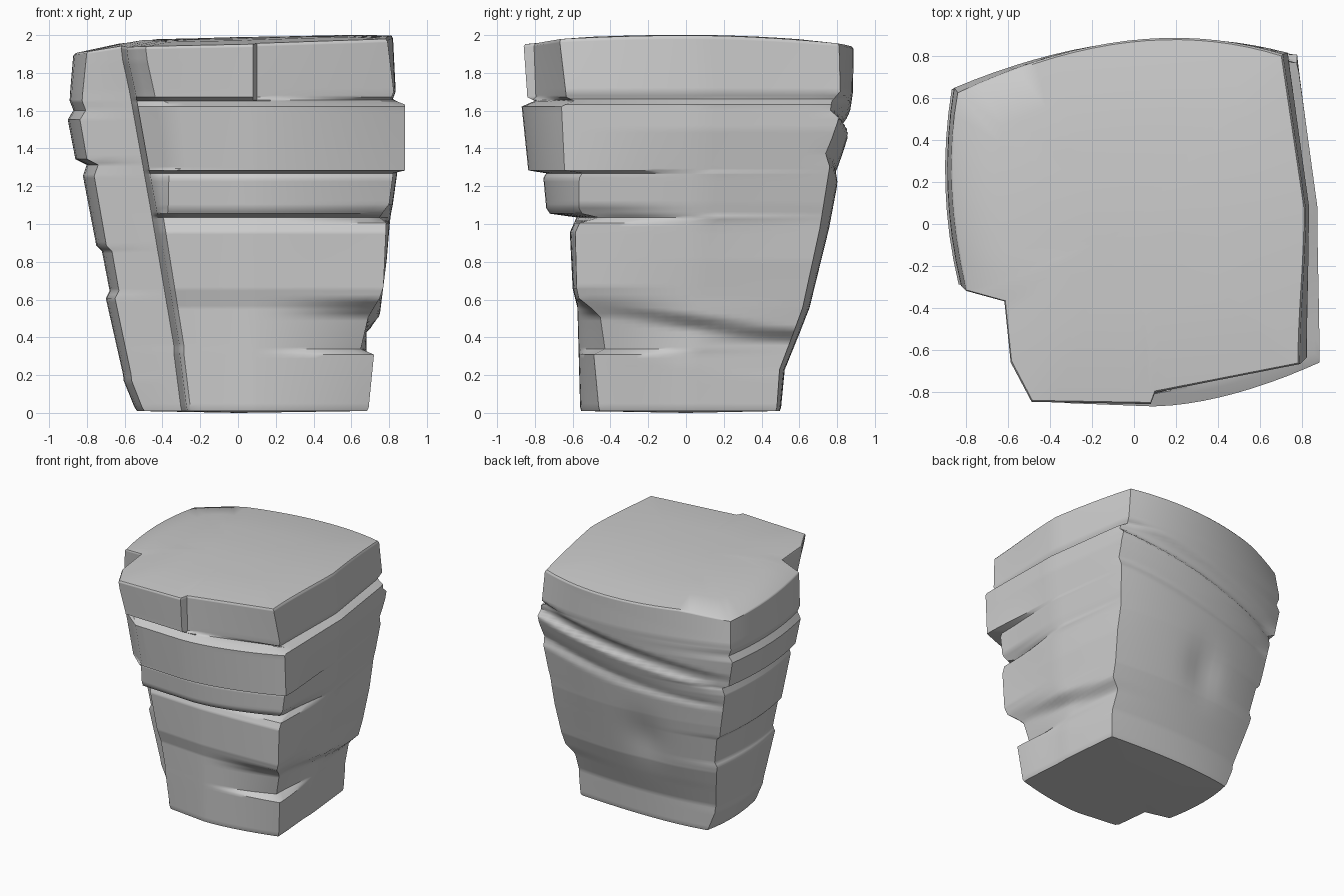
import bpy, bmesh, math

if "Cube" in bpy.data.objects:
    bpy.data.objects.remove(bpy.data.objects["Cube"])


def prof(text):
    """Piecewise-linear profile from 'z:value' pairs."""
    pts = [tuple(map(float, p.split(":"))) for p in text.split()]

    def f(z):
        if z <= pts[0][0]:
            return pts[0][1]
        for (a, va), (b, vb) in zip(pts, pts[1:]):
            if z <= b:
                return va + (vb - va) * (z - a) / (b - a)
        return pts[-1][1]
    f.keys = [p[0] for p in pts]
    return f


# Vertical profiles of the layered sides
front = prof("0:-.56 .55:-.575 .65:-.6 .95:-.615 1.03:-.58 1.05:-.72 1.08:-.74 "
             "1.24:-.755 1.265:-.74 1.28:-.835 1.62:-.87 1.65:-.80 1.67:-.84 2:-.86")
corner = prof("0:.1 .3:.08 .33:.14 .5:.12 .6:.02 1:.03 1.05:.17 1.24:.19 1.6:.21 2:.19")
chip = prof("0:0 1.655:0 1.67:.045 2:.055")
right = prof("0:.69 .3:.72 .33:.65 .5:.69 .6:.75 .66:.77 1:.785 1.03:.75 1.06:.77 1.1:.8 "
             "1.25:.82 1.265:.82 1.28:.885 1.63:.885 1.66:.81 1.7:.825 2:.79")
right_soft = prof("0:.66 .3:.68 .5:.68 .57:.75 1.05:.81 1.1:.82 1.5:.875 1.63:.875 1.66:.82 1.7:.835 2:.82")
back = prof("0:.5 .22:.52 .42:.6 .55:.65 .97:.75 1.3:.81 1.37:.79 1.45:.825 "
            "1.56:.865 1.6:.82 1.65:.83 1.7:.875 2:.875")
back_plain = prof("0:.5 .22:.52 .42:.6 .55:.65 .97:.75 1.3:.81 1.7:.87 2:.875")
left = prof("0:-.53 .16:-.595 .2:-.6 .6:-.69 .64:-.67 .85:-.71 .88:-.74 1.25:-.81 1.31:-.79 "
            "1.34:-.85 1.55:-.89 1.6:-.86 1.65:-.88 2:-.86")
seam = prof("0:-.27 .31:-.31 .35:-.31 1.06:-.43 1.9:-.58 2:-.59")
cham = prof("0:.02 1.03:.03 1.06:.06 1.26:.1 1.29:.17 1.62:.2 1.67:.1 2:.1")


def mix(a, b, t):
    return a + (b - a) * t


def line(a, b, n):
    return [(mix(a[0], b[0], i / n), mix(a[1], b[1], i / n)) for i in range(n)]


def arc(a, m, b, n):
    """Parabola through a, m, b."""
    out = []
    for i in range(n):
        t = i / n
        wa, wm, wb = (1 - t) * (1 - 2 * t), 4 * t * (1 - t), t * (2 * t - 1)
        out.append(tuple(wa * a[k] + wm * m[k] + wb * b[k] for k in (0, 1)))
    return out


def section(z):
    """Closed outline of the rock at height z."""
    t = z / 2
    f, s, bk, l = front(z), seam(z), back_plain(z), left(z)
    drop = .13 * min(1, max(0, (1 - z) / .2))      # slanting ledge low on the right
    tilt = .28 * min(1, max(0, (z - .9) / .3))     # slanting ledges high on the back
    p0 = (s, f + mix(.06, .2, t))
    p1 = (s + cham(z), f + .04 - .03 * t)
    p2 = (.08, f)
    p3 = (.1, f + chip(z))
    fr = (right(z), f + corner(z))
    br = (right_soft(z + drop) - mix(.05, .11, t), bk - mix(.02, .065, t))
    bl = (l + .02, bk - mix(.05, .25, t))
    lf = (l + mix(.03, .06, t), mix(-.18, -.32, t))
    notch = (s - .03, lf[1] - .05)
    pts = line(p0, p1, 2) + line(p1, p2, 6) + line(p2, p3, 1)
    # Front bends back toward the right corner
    power = 1.7 if z < 1.655 else 1
    pts += [(mix(.1, fr[0], i / 10), mix(p3[1], fr[1], (i / 10) ** power)) for i in range(10)]
    # Right side: crisp ledges at the front fade into softer ones behind
    n = 18
    for i in range(n):
        u = i / n
        y = mix(fr[1], br[1], u)
        bow = mix(right_soft(z + drop * u), br[0], max(0, u - .5) * 2)
        k = min(1, u / .5)
        pts.append((mix(right(z), bow, k * k * (3 - 2 * k)), y))
    # Back with tilted ledges that fade leftward, and a shallow scoop
    for i, (x, y) in enumerate(arc(br, (-.03, bk), bl, 18)):
        u = i / 18
        zz = z + tilt * u
        y += (back(zz) - back_plain(zz)) * (1 - .5 * u)
        pts.append((x, y - .03 * math.exp(-((x + .1) / .14) ** 2 - ((z - .75) / .2) ** 2)))
    pts += arc(bl, (l - .01, mix(.15, .18, t)), lf, 8)
    pts += line(lf, notch, 3) + line(notch, p0, 4)
    return pts


def top_z(x, y):
    return 1.98 + .022 * x - .06 * max(0, y) ** 2 - .04 * max(0, -y) ** 2 - .15 * max(0, -x - .5)


# Levels: every profile break plus an even spread
levels = {0.0, 2.0, 1.985}
for p in (front, corner, chip, right, right_soft, back, left, seam, cham):
    levels.update(p.keys)
levels.update(round(i * .02, 3) for i in range(101))
levels = sorted(levels)

bm = bmesh.new()
rings = []
for z in levels:
    k = .99 if z in (0, 2) else 1
    w = min(1, max(0, (z - 1.7) / .3))
    rings.append([bm.verts.new((x * k, y * k, .01 + z * .995 + (top_z(x, y) - 2) * w if z else .01))
                  for x, y in section(z)])


def bridge(a, b):
    n = len(a)
    for i in range(n):
        bm.faces.new((a[i], a[(i + 1) % n], b[(i + 1) % n], b[i]))


for a, b in zip(rings, rings[1:]):
    bridge(a, b)

# Gently domed top cap and flat base
outer = rings[-1]
prev = outer
for s in (.75, .5, .25):
    ring = []
    for v in outer:
        x, y = v.co.x * s, v.co.y * s
        ring.append(bm.verts.new((x, y, top_z(x, y) + .008)))
    bridge(prev, ring)
    prev = ring
mid = bm.verts.new((0, 0, top_z(0, 0) + .01))
low = bm.verts.new((0, 0, 0))
n = len(prev)
for i in range(n):
    j = (i + 1) % n
    bm.faces.new((prev[i], prev[j], mid))
    bm.faces.new((rings[0][j], rings[0][i], low))

bmesh.ops.recalc_face_normals(bm, faces=bm.faces)
mesh = bpy.data.meshes.new("layered_rock")
bm.to_mesh(mesh)
bm.free()
rock = bpy.data.objects.new("layered_rock", mesh)
bpy.context.collection.objects.link(rock)
bpy.context.view_layer.objects.active = rock
rock.select_set(True)
bpy.ops.object.shade_smooth_by_angle(angle=math.radians(40))
